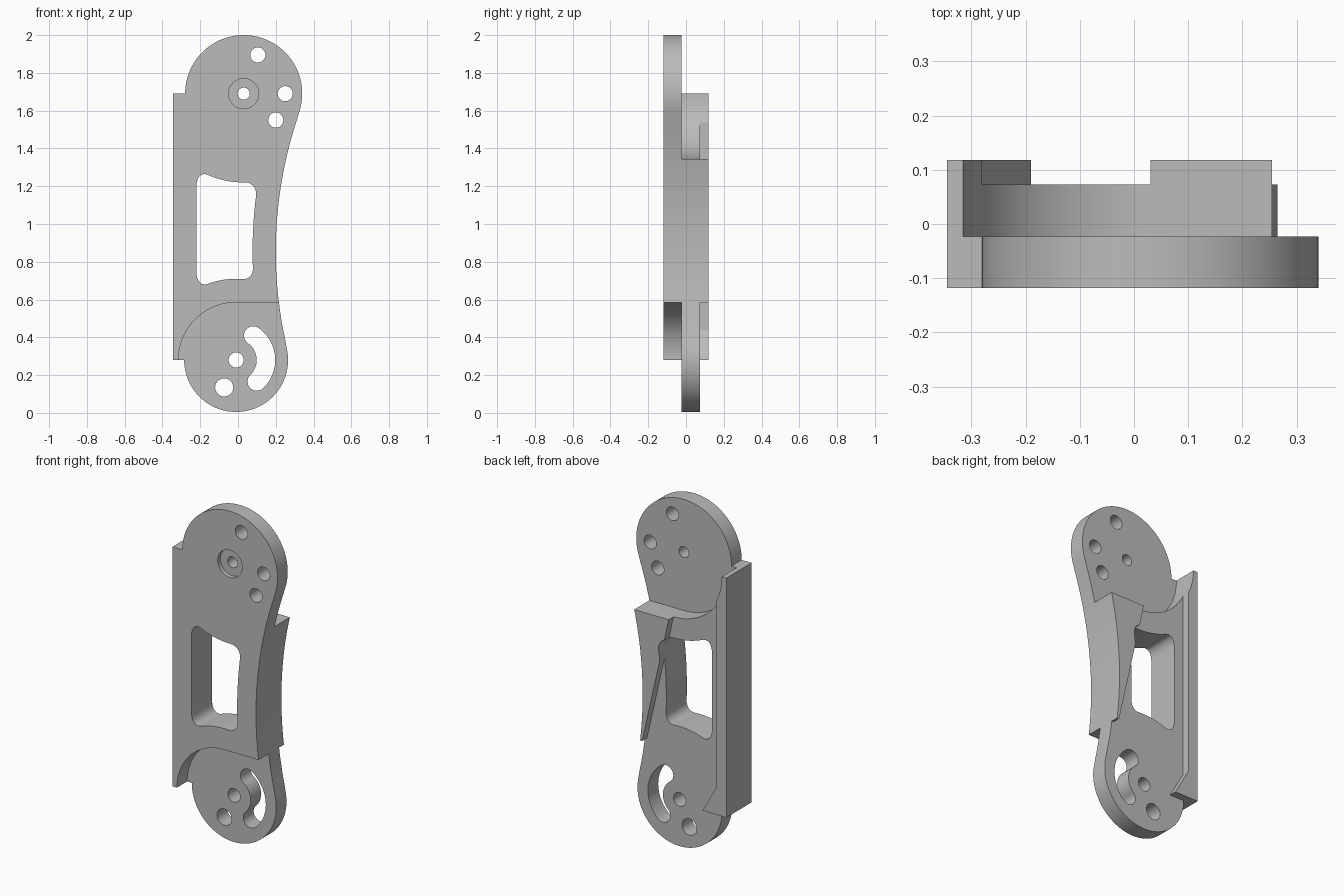
import bpy
import bmesh
from math import sin, cos, radians, sqrt, atan2, degrees
from mathutils import Vector

if "Cube" in bpy.data.objects:
    bpy.data.objects.remove(bpy.data.objects["Cube"], do_unlink=True)

# Main layout: two pivot centres, the waist arc and the depth layers
TOP, LOW, WAIST = (0.03, 1.69), (-0.01, 0.28), (2.42, 0.855)
R_TOP, R_LOW, R_WAIST = 0.31, 0.275, 2.22
LEFT = -0.345
FRONT, STEP, POCKET, BACK = -0.118, -0.023, 0.073, 0.118
OUT = 0.3  # cutter overshoot in depth

grey = bpy.data.materials.new("plain_grey")
grey.use_nodes = True
grey.diffuse_color = (0.5, 0.5, 0.5, 1)
grey.node_tree.nodes["Principled BSDF"].inputs["Base Color"].default_value = (0.5, 0.5, 0.5, 1)


def arc(centre, r, a0, a1, n=32):
    """Points on an arc in the x-z plane, angles in degrees."""
    angles = [radians(a0 + (a1 - a0) * i / n) for i in range(n + 1)]
    return [(centre[0] + r * cos(a), centre[1] + r * sin(a)) for a in angles]


def heading(a, b):
    return degrees(atan2(b[1] - a[1], b[0] - a[0]))


def prism(name, points, y0, y1):
    """Extrude an x-z profile from y0 to y1."""
    bm = bmesh.new()
    face = bm.faces.new([bm.verts.new((x, y0, z)) for x, z in points])
    made = bmesh.ops.extrude_face_region(bm, geom=[face])["geom"]
    moved = [v for v in made if isinstance(v, bmesh.types.BMVert)]
    bmesh.ops.translate(bm, vec=(0, y1 - y0, 0), verts=moved)
    bmesh.ops.recalc_face_normals(bm, faces=bm.faces)
    mesh = bpy.data.meshes.new(name)
    bm.to_mesh(mesh)
    bm.free()
    mesh.materials.append(grey)
    obj = bpy.data.objects.new(name, mesh)
    bpy.context.collection.objects.link(obj)
    return obj


def cut(body, name, points, y0=-OUT, y1=OUT):
    """Subtract an extruded profile from the body."""
    cutter = prism(name, points, y0, y1)
    cutter.hide_render = True
    mod = body.modifiers.new(name, 'BOOLEAN')
    mod.operation, mod.solver, mod.object = 'DIFFERENCE', 'EXACT', cutter
    bpy.context.view_layer.objects.active = body
    bpy.ops.object.modifier_apply(modifier=mod.name)
    bpy.data.objects.remove(cutter, do_unlink=True)


def round_corner(a, corner, b, n=8):
    """Curve from a to b bending towards the sharp corner."""
    a, c, b = Vector(a), Vector(corner), Vector(b)
    p, q = a.lerp(c, 0.56), b.lerp(c, 0.56)
    out = []
    for i in range(1, n):
        t = i / n
        s = 1 - t
        out.append(tuple(a * s**3 + p * 3 * s * s * t + q * 3 * s * t * t + b * t**3))
    return out


# Full silhouette: round head, concave waist, round foot, straight left flange
to_top, to_low = heading(TOP, WAIST), heading(LOW, WAIST)
outline = arc(TOP, R_TOP, 180, to_top, 72)
outline += arc(WAIST, R_WAIST, 180 + to_top, 180 + to_low, 40)[1:-1]
outline += arc(LOW, R_LOW, to_low, -180, 64)
outline += [(LEFT, LOW[1]), (LEFT, TOP[1])]
body = prism("link_body", outline, FRONT, BACK)

# Front recess around the foot
cut(body, "foot_recess",
    arc(LOW, 0.305, 180, 90) + [(1, 0.585), (1, -0.5), (-0.315, -0.5)], -OUT, STEP)

# Rear recess around the head
cut(body, "head_recess",
    arc(TOP, 0.345, 180, 270) + [(1, 1.345), (1, 2.5), (-0.315, 2.5)], STEP, OUT)

# Rear pocket that leaves the flange rib and the tapered waist rib
cut(body, "rear_pocket",
    [(-0.28, 1.6), (-0.28, 0.44), (-0.19, 0.28), (-0.32, 0.28), (-0.32, -0.5),
     (1, -0.5), (1, 0.585), (0.203, 0.585), (0.03, 1.345), (0.03, 1.6)], POCKET, OUT)

# Window with sides concentric to the outline
w_left, r_up, r_down, r_side = -0.22, 0.47, 0.43, 2.343


def on_top(x):
    return (x, TOP[1] - sqrt(r_up**2 - (x - TOP[0])**2))


def on_low(x):
    return (x, LOW[1] + sqrt(r_down**2 - (x - LOW[0])**2))


def on_side(z):
    return (WAIST[0] - sqrt(r_side**2 - (z - WAIST[1])**2), z)


def span(f, a, b, n=14):
    return [f(a + (b - a) * i / n) for i in range(n + 1)]


sides = [[(w_left, 0.745), (w_left, 1.2)], span(on_top, -0.155, 0.035),
         span(on_side, 1.155, 0.765), span(on_low, 0.02, -0.155)]
corners = [on_top(w_left), (0.1, 1.222), (0.081, 0.7), on_low(w_left)]
window = []
for i, side in enumerate(sides):
    window += side + round_corner(side[-1], corners[i], sides[(i + 1) % 4][0])
cut(body, "window", window)

# Round holes in the head and foot
for x, z, r in [(0.105, 1.895, 0.04), (0.25, 1.69, 0.04), (0.2, 1.55, 0.04),
                (*TOP, 0.032), (*LOW, 0.04), (-0.073, 0.135, 0.048)]:
    cut(body, "hole", arc((x, z), r, 0, 360, 32)[:-1])
cut(body, "counterbore", arc(TOP, 0.08, 0, 360, 48)[:-1], -OUT, FRONT + 0.025)

# Curved slot around the foot pivot
r_mid, half, a0, a1 = 0.158, 0.049, -46, 55
start, end = arc(LOW, r_mid, a0, a1, 1)
slot = arc(LOW, r_mid + half, a0, a1)
slot += arc(end, half, a1, a1 + 180, 16)[1:-1]
slot += arc(LOW, r_mid - half, a1, a0)
slot += arc(start, half, a0 + 180, a0 + 360, 16)[1:-1]
cut(body, "slot", slot)

# Smooth the curved walls and keep the edges crisp
bpy.ops.object.select_all(action='DESELECT')
body.select_set(True)
bpy.context.view_layer.objects.active = body
bpy.ops.object.shade_smooth_by_angle(angle=radians(20))
